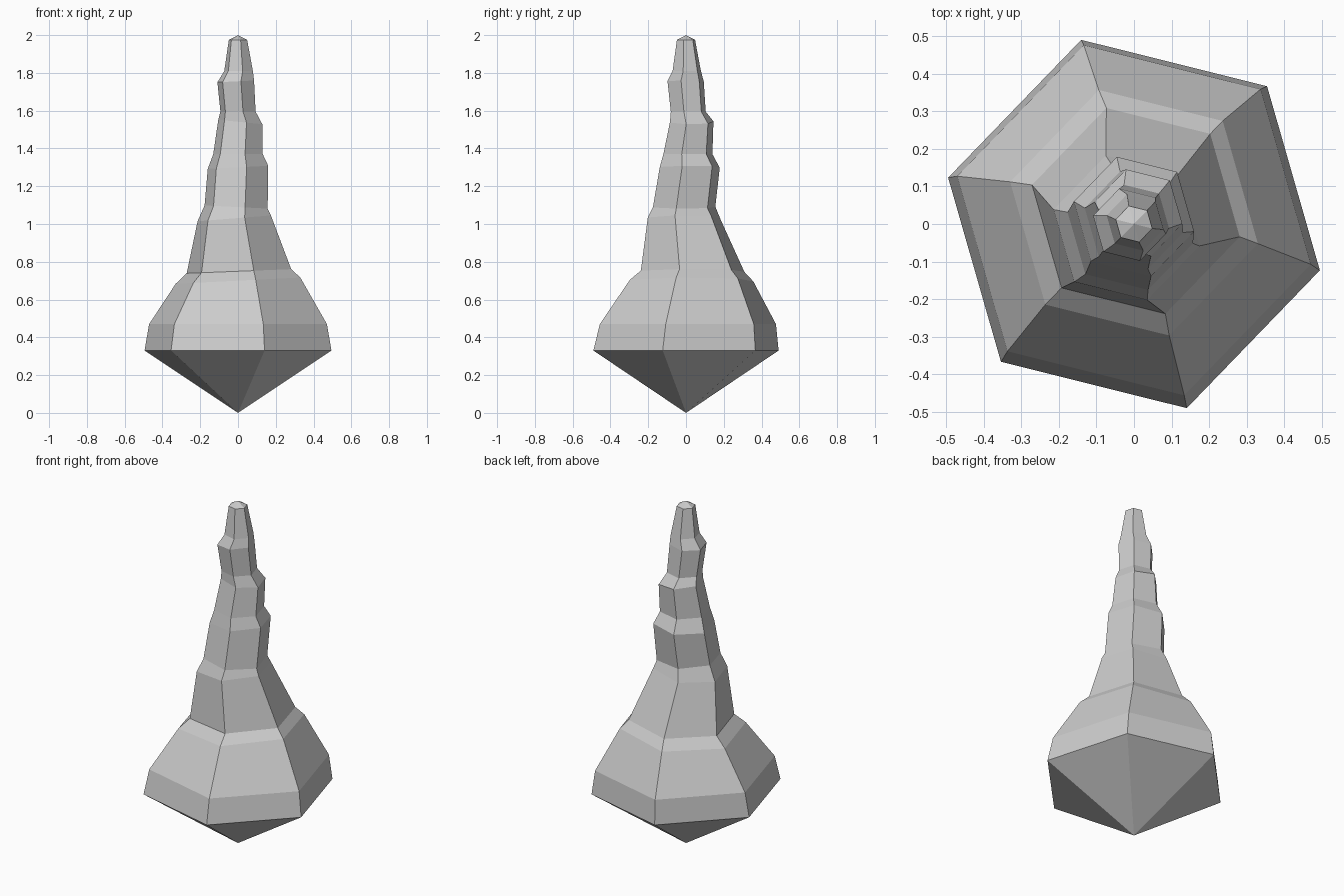
import bpy
import bmesh
import math
from mathutils import Vector

cube = bpy.data.objects.get("Cube")
if cube:
    bpy.data.objects.remove(cube, do_unlink=True)

SIDES = 6
TURN = math.radians(46)

# One entry per ring: height, radius, centre x, centre y, slope along x
RINGS = [
    (0.33, 0.51, 0, 0, 0),
    (0.47, 0.485, 0, 0.01, 0),
    (0.70, 0.34, 0, 0.03, 0.05),
    (0.75, 0.285, 0.005, 0.035, 0.04),
    (1.03, 0.20, -0.02, -0.01, 0.08),
    (1.09, 0.172, -0.01, -0.01, -0.05),
    (1.30, 0.165, 0, 0.02, 0.05),
    (1.37, 0.135, 0, 0.01, 0),
    (1.54, 0.12, 0.012, 0.03, -0.1),
    (1.595, 0.096, 0, 0.012, 0),
    (1.755, 0.10, -0.012, -0.002, 0.05),
    (1.81, 0.078, 0.003, 0.004, 0),
    (1.975, 0.05, 0, 0, 0),
]


def make_material(name, rgb):
    mat = bpy.data.materials.new(name)
    mat.use_nodes = True
    colour = (*rgb, 1)
    mat.diffuse_color = colour
    mat.node_tree.nodes["Principled BSDF"].inputs["Base Color"].default_value = colour
    return mat


def add_ring(bm, height, radius, cx, cy, slope):
    ring = []
    for i in range(SIDES):
        angle = TURN + i * math.tau / SIDES
        x = radius * math.cos(angle)
        y = radius * math.sin(angle)
        ring.append(bm.verts.new(Vector((cx + x, cy + y, height + slope * x))))
    return ring


def close_with_point(bm, ring, height):
    tip = bm.verts.new((0, 0, height))
    for i in range(SIDES):
        bm.faces.new((ring[i], ring[(i + 1) % SIDES], tip))


# Stepped six-sided spire, pointed at both ends
bm = bmesh.new()
rings = [add_ring(bm, *entry) for entry in RINGS]
for low, high in zip(rings, rings[1:]):
    for i in range(SIDES):
        j = (i + 1) % SIDES
        bm.faces.new((low[i], low[j], high[j], high[i]))
close_with_point(bm, rings[0], 0)
close_with_point(bm, rings[-1], 2)
bmesh.ops.recalc_face_normals(bm, faces=bm.faces)

mesh = bpy.data.meshes.new("rock_spire")
bm.to_mesh(mesh)
bm.free()
mesh.materials.append(make_material("stone grey", (0.6, 0.6, 0.6)))
spire = bpy.data.objects.new("rock_spire", mesh)
bpy.context.collection.objects.link(spire)
